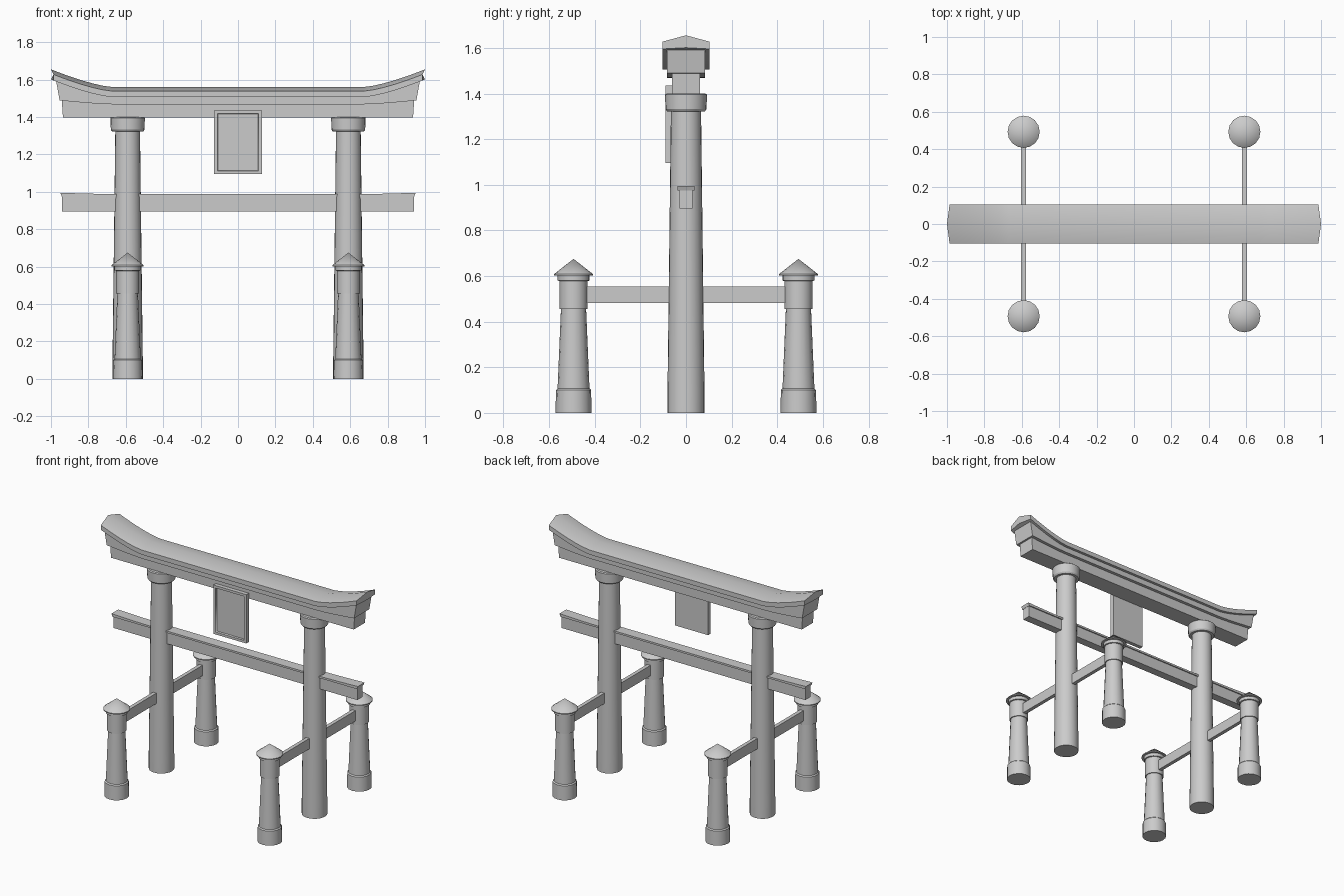
import bpy, bmesh, math

if "Cube" in bpy.data.objects:
    bpy.data.objects.remove(bpy.data.objects["Cube"])


def finish(name, bm):
    bmesh.ops.recalc_face_normals(bm, faces=bm.faces[:])
    me = bpy.data.meshes.new(name)
    bm.to_mesh(me)
    bm.free()
    ob = bpy.data.objects.new(name, me)
    bpy.context.collection.objects.link(ob)
    bpy.ops.object.select_all(action='DESELECT')
    ob.select_set(True)
    bpy.context.view_layer.objects.active = ob
    bpy.ops.object.shade_smooth_by_angle(angle=math.radians(30))
    return ob


def lathe(name, x, y, profile, n):
    """Round part from (radius, z) pairs, closed at both ends."""
    bm = bmesh.new()
    rings = []
    for r, z in profile:
        if r == 0:
            rings.append([bm.verts.new((x, y, z))])
        else:
            rings.append([bm.verts.new((x + r * math.cos(2 * math.pi * i / n),
                                        y + r * math.sin(2 * math.pi * i / n), z))
                          for i in range(n)])
    for a, b in zip(rings, rings[1:]):
        for i in range(n):
            j = (i + 1) % n
            bm.faces.new((a[i], a[j], b[0]) if len(b) == 1 else (a[i], a[j], b[j], b[i]))
    for ring in (rings[0], rings[-1]):
        if len(ring) > 1:
            bm.faces.new(ring)
    return finish(name, bm)


def loft(name, stations, section):
    """Beam along x; section(x, is_end) gives a closed loop of (x, y, z)."""
    bm = bmesh.new()
    xs = [-s for s in reversed(stations)] + stations
    last = len(xs) - 1
    loops = [[bm.verts.new(p) for p in section(x, i in (0, last))] for i, x in enumerate(xs)]
    n = len(loops[0])
    for a, b in zip(loops, loops[1:]):
        for i in range(n):
            j = (i + 1) % n
            bm.faces.new((a[i], a[j], b[j], b[i]))
    bm.faces.new(loops[0])
    bm.faces.new(loops[-1])
    return finish(name, bm)


def box(name, lo, hi):
    bm = bmesh.new()
    bmesh.ops.create_cube(bm, size=1)
    for v in bm.verts:
        v.co = [(a + b) / 2 + c * (b - a) for a, b, c in zip(lo, hi, v.co)]
    return finish(name, bm)


def rise(x, amount, start=0.67, end=1.0):
    t = max(0, (abs(x) - start) / (end - start))
    return amount * t ** 1.4


def curve_stations(end):
    return [0.67 + (end - 0.67) * i / 6 for i in range(7)]


# roof cap: shallow ridge, ends swept upward and pointed in plan
def cap_section(x, is_end):
    pts = []
    for y, z in [(0, 1.56), (0.103, 1.538), (0.103, 1.506), (0, 1.506), (-0.103, 1.506), (-0.103, 1.538)]:
        px = x - math.copysign(0.014, x) if is_end and y else x
        pts.append((px, y, z + rise(px, 0.095)))
    return pts


loft("roof_cap", curve_stations(1.0), cap_section)


# beams under the roof, ends slanting inward towards the bottom
def slanted(w, top, top_rise, bottom, bottom_rise, slant):
    def section(x, is_end):
        bx = x - math.copysign(slant, x) if is_end else x
        zt, zb = top + rise(x, top_rise), bottom + rise(bx, bottom_rise)
        return [(x, -w, zt), (x, w, zt), (bx, w, zb), (bx, -w, zb)]
    return section


loft("upper_beam", curve_stations(0.972), slanted(0.084, 1.508, 0.095, 1.468, 0.026, 0.018))
loft("lintel_beam", curve_stations(0.942), slanted(0.062, 1.470, 0.026, 1.398, 0, 0.006))

# tie beam with thin cap
box("tie_beam", (-0.94, -0.029, 0.895), (0.94, 0.029, 0.982))


def tie_cap_section(x, is_end):
    zt = 0.988 + rise(x, 0.007, 0.67, 0.95)
    zb = 0.975
    bx = x - math.copysign(0.008, x) if is_end else x
    return [(x, -0.037, zt), (x, 0.037, zt), (bx, 0.037, zb), (bx, -0.037, zb)]


loft("tie_beam_cap", curve_stations(0.95), tie_cap_section)

# framed plaque with recessed panel
plaque = box("plaque", (-0.127, -0.09, 1.095), (0.127, -0.062, 1.435))
bm = bmesh.new()
bm.from_mesh(plaque.data)
bm.faces.ensure_lookup_table()
front = min(bm.faces, key=lambda f: f.calc_center_median().y)
bmesh.ops.inset_region(bm, faces=[front], thickness=0.024)
bmesh.ops.inset_region(bm, faces=[front], thickness=0.004, depth=-0.012)
bm.to_mesh(plaque.data)
bm.free()

# columns, collars, side rails and support posts
for sx, side in ((-1, "left"), (1, "right")):
    x = 0.59 * sx
    lathe(side + "_column", x, 0, [(0.081, 0), (0.081, 0.1), (0.066, 1.33)], 24)
    lathe(side + "_column_collar", x, 0,
          [(0.083, 1.322), (0.090, 1.332), (0.092, 1.395), (0.085, 1.4)], 24)
    box(side + "_rail", (x - 0.013, -0.46, 0.482), (x + 0.013, 0.46, 0.555))
    for sy, end in ((-1, "front"), (1, "back")):
        y = 0.493 * sy
        part = end + "_" + side
        lathe(part + "_post", x, y,
              [(0.079, 0), (0.077, 0.1), (0.070, 0.107), (0.055, 0.46)], 16)
        lathe(part + "_post_head", x, y,
              [(0.062, 0.456), (0.062, 0.578), (0.070, 0.58), (0.070, 0.605)], 16)
        lathe(part + "_post_cap", x, y, [(0.086, 0.602), (0.086, 0.608), (0, 0.675)], 16)
